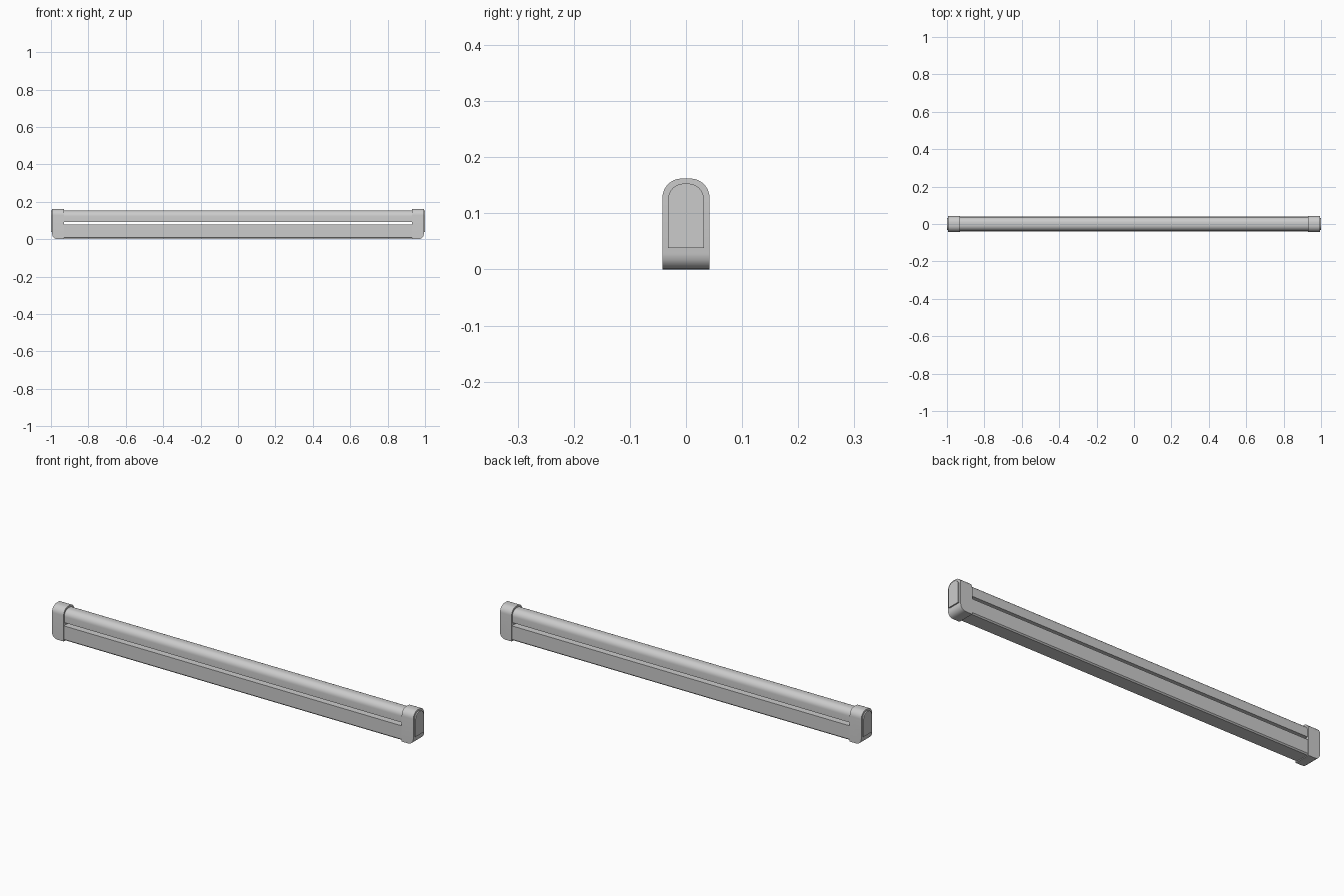
import bpy, bmesh, math

if "Cube" in bpy.data.objects:
    bpy.data.objects.remove(bpy.data.objects["Cube"])


def arch(half_w, z0, z1, r, r_low=0.0, n=8):
    """Closed y-z outline: rounded top corners, optional chamfered bottom."""
    pts = []
    if r_low:
        pts += [(-half_w, z0 + r_low), (-half_w + r_low, z0),
                (half_w - r_low, z0), (half_w, z0 + r_low)]
    else:
        pts += [(-half_w, z0), (half_w, z0)]
    if r:
        for side, start in ((1, 0), (-1, 90)):
            for i in range(n + 1):
                a = math.radians(start + 90 * i / n)
                pts.append((side * (half_w - r) + r * math.cos(a),
                            z1 - r + r * math.sin(a)))
    else:
        pts += [(half_w, z1), (-half_w, z1)]
    return pts


def extrude(name, outline, x0, x1, round_bottom=0.0, mirror=False):
    """Sweep a y-z outline from x0 to x1, optionally rounding the lower outer edge."""
    bm = bmesh.new()
    a = [bm.verts.new((x0, y, z)) for y, z in outline]
    b = [bm.verts.new((x1, y, z)) for y, z in outline]
    bm.faces.new(a[::-1])
    bm.faces.new(b)
    n = len(a)
    for i in range(n):
        j = (i + 1) % n
        bm.faces.new((a[i], a[j], b[j], b[i]))
    if round_bottom:
        low = [e for e in bm.edges
               if all(v.co.z < 1e-5 and abs(v.co.x - x1) < 1e-5 for v in e.verts)]
        bmesh.ops.bevel(bm, geom=low, offset=round_bottom, segments=4,
                        profile=0.5, affect='EDGES')
    bmesh.ops.recalc_face_normals(bm, faces=bm.faces)
    me = bpy.data.meshes.new(name)
    bm.to_mesh(me)
    bm.free()
    ob = bpy.data.objects.new(name, me)
    bpy.context.collection.objects.link(ob)
    if mirror:
        ob.modifiers.new("mirror", 'MIRROR')
    bpy.ops.object.select_all(action='DESELECT')
    ob.select_set(True)
    bpy.context.view_layer.objects.active = ob
    bpy.ops.object.shade_smooth_by_angle(angle=math.radians(30))
    return ob


# Lower housing and the rounded bar above it, separated by a slot
extrude("base_housing", arch(0.04, 0.004, 0.077, 0, r_low=0.006), -0.94, 0.94)
extrude("upper_bar", arch(0.037, 0.092, 0.153, 0.031), -0.94, 0.94)

# End caps with a raised panel on each outer face
extrude("end_caps", arch(0.042, 0, 0.162, 0.034), 0.93, 0.994,
        round_bottom=0.028, mirror=True)
extrude("end_panels", arch(0.032, 0.038, 0.153, 0.028), 0.99, 1.0, mirror=True)
